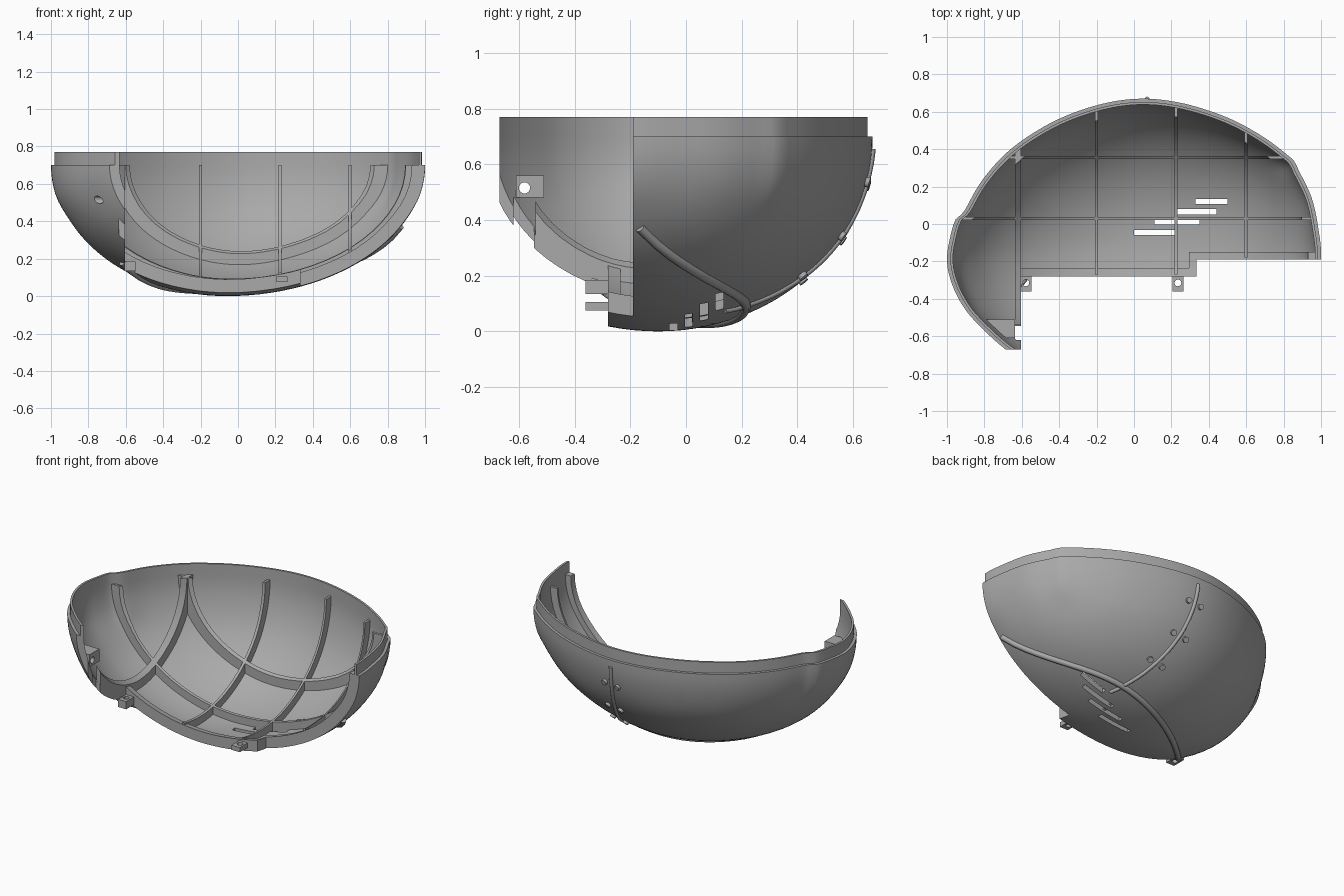
import bpy, bmesh, math
from mathutils import Vector

if "Cube" in bpy.data.objects:
    bpy.data.objects.remove(bpy.data.objects["Cube"])

mat = bpy.data.materials.new("plain grey")
mat.use_nodes = True
GREY = (0.40, 0.40, 0.40, 1)
mat.diffuse_color = GREY
mat.node_tree.nodes["Principled BSDF"].inputs["Base Color"].default_value = GREY

CX, CY, TOP, N = -0.06, -0.10, 0.70, 360

# Rim outline with a small step on each side
RIM = [(1, -.19), (.985, -.02), (.95, .14), (.915, .22), (.874, .298), (.862, .332),
       (.8, .385), (.6, .52), (.35, .622), (.06, .67), (-.25, .62), (-.5, .51),
       (-.7, .363), (-.83, .207), (-.912, .06), (-.948, .035), (-.985, -.08), (-1, -.2),
       (-.97, -.33), (-.9, -.46), (-.8, -.57), (-.7, -.66), (-.55, -.76),
       (-.2, -.88), (.3, -.85), (.7, -.65), (.95, -.4)]


def sample_radii():
    """Rim radius at N even angles, by cubic interpolation."""
    pol = sorted((math.atan2(y - CY, x - CX) % math.tau, math.hypot(x - CX, y - CY)) for x, y in RIM)
    n = len(pol)
    at = lambda i: (pol[i % n][0] + math.tau * (i // n), pol[i % n][1])
    slope = lambda i: (at(i + 1)[1] - at(i - 1)[1]) / (at(i + 1)[0] - at(i - 1)[0])
    out = []
    for k in range(N):
        a = math.tau * k / N
        i = max(j for j in range(-1, n) if at(j)[0] <= a)
        (a0, r0), (a1, r1) = at(i), at(i + 1)
        h = a1 - a0
        t = (a - a0) / h
        out.append((1 + 2 * t) * (1 - t) ** 2 * r0 + t * (1 - t) ** 2 * h * slope(i)
                   + t * t * (3 - 2 * t) * r1 + t * t * (t - 1) * h * slope(i + 1))
    return out


SHARP = sample_radii()
SOFT = [sum(SHARP[(k + j) % N] for j in range(-15, 16)) / 31 for k in range(N)]


def radius(k, z):
    """The side steps fade out towards the bottom."""
    w = min(1, max(0, (z - .38) / .17))
    w = w * w * (3 - 2 * w)
    return SOFT[k % N] * (1 - w) + SHARP[k % N] * w


def surface(x, y):
    """Point on the outer skin above (x, y)."""
    k = round(math.atan2(y - CY, x - CX) / math.tau * N)
    r, z = math.hypot(x - CX, y - CY), 0
    for _ in range(6):
        z = TOP - TOP * math.sqrt(1 - min(.9998, r / radius(k, z)) ** 2)
    return Vector((x, y, z))


def normal(x, y):
    p = surface(x, y)
    return Vector(((p.x - CX), (p.y - CY) * 1.6, (p.z - TOP) * 2)).normalized()


def finish(obj, angle=30):
    obj.data.materials.clear()
    obj.data.materials.append(mat)
    bpy.ops.object.select_all(action='DESELECT')
    obj.select_set(True)
    bpy.context.view_layer.objects.active = obj
    bpy.ops.object.shade_smooth_by_angle(angle=math.radians(angle))


def add_mesh(name, bm):
    bmesh.ops.recalc_face_normals(bm, faces=bm.faces)
    me = bpy.data.meshes.new(name)
    bm.to_mesh(me)
    bm.free()
    obj = bpy.data.objects.new(name, me)
    bpy.context.collection.objects.link(obj)
    return obj


def bowl(name, d_out, d_in, lip=False, rows=18, step=4):
    """Closed bowl wall between two depths under the skin."""
    bm = bmesh.new()
    prof = [(math.pi / 2 * i / rows, d_out, 0) for i in range(1, rows + 1)]
    if lip:
        prof += [(math.pi / 2, d, h) for d, h in ((.018, 0), (.018, .07), (d_in, .07))]
    prof += [(math.pi / 2 * i / rows, d_in, 0) for i in range(rows, 0, -1)]
    rings = []
    for phi, d, lift in prof:
        z = TOP - (TOP - d) * math.cos(phi)
        ring = []
        for k in range(0, N, step):
            a, r = math.tau * k / N, (radius(k, z) - d) * math.sin(phi)
            ring.append(bm.verts.new((CX + r * math.cos(a), CY + r * math.sin(a), z + lift)))
        rings.append(ring)
    n = len(rings[0])
    for lo, hi in zip(rings, rings[1:]):
        for k in range(n):
            bm.faces.new((lo[k], lo[(k + 1) % n], hi[(k + 1) % n], hi[k]))
    for ring, d in ((rings[0], d_out), (rings[-1], d_in)):
        pole = bm.verts.new((CX, CY, d))
        for k in range(n):
            bm.faces.new((ring[k], ring[(k + 1) % n], pole))
    return add_mesh(name, bm)


def box(name, x0, x1, y0, y1, z0=-.3, z1=1):
    bm = bmesh.new()
    bmesh.ops.create_cube(bm, size=1)
    for v in bm.verts:
        v.co = ((x0, x1)[v.co.x > 0], (y0, y1)[v.co.y > 0], (z0, z1)[v.co.z > 0])
    return add_mesh(name, bm)


def cylinder(name, centre, axis, r, length, sides=20):
    bm = bmesh.new()
    bmesh.ops.create_cone(bm, cap_ends=True, segments=sides, radius1=r, radius2=r, depth=length)
    obj = add_mesh(name, bm)
    turn = Vector(axis).to_track_quat('Z', 'Y').to_matrix().to_4x4()
    turn.translation = centre
    obj.data.transform(turn)
    return obj


def boolean(obj, cutter, op='DIFFERENCE'):
    mod = obj.modifiers.new("cut", 'BOOLEAN')
    mod.object, mod.operation, mod.solver = cutter, op, 'EXACT'
    bpy.context.view_layer.objects.active = obj
    bpy.ops.object.modifier_apply(modifier=mod.name)
    bpy.data.objects.remove(cutter)


# Main shell: open front, long right arm, vent slots and a screw hole
shell = bowl("shell", 0, .032, lip=True, rows=28, step=2)
for b in ((-.605, 2, -2, -.28), (.335, 2, -2, -.19), (-2, 2, -2, -.67), (-.635, -.5, -.62, -.545, -.3, .48)):
    boolean(shell, box("cutter", *b))
for x0, x1, y in ((0, .225, -.045), (.11, .35, .01), (.22, .44, .065), (.33, .5, .12)):
    boolean(shell, box("cutter", x0, x1, y - .014, y + .014, -.3, .35))
HOLE = (-.75, -.58, .515)
boolean(shell, cylinder("cutter", HOLE, (1, 0, 0), .02, .6))
finish(shell)

# Inner ribs and edge flanges follow the shell: x range, y range, depth
RIBS = {
    "rib_centre_right": (-.209, -.193, -.27, .75, .08),
    "rib_centre_left": (.217, .233, -.27, .75, .08),
    "rib_left": (.592, .608, -.18, .75, .08),
    "rib_right": (-.635, -.605, -.54, .45, .08),
    "cross_rib_middle": (-1.1, 1.1, .022, .038, .08),
    "cross_rib_back": (-1.1, 1.1, .347, .363, .08),
    "front_flange": (-.605, .335, -.28, -.235, .07),
    "corner_flange": (.295, .335, -.28, -.15, .07),
    "left_flange": (.335, 1.1, -.19, -.15, .07),
}
for name, (*b, depth) in RIBS.items():
    rib = bowl(name, .015, depth)
    boolean(rib, box("cutter", *b), 'INTERSECT')
    finish(rib)

# Arm screw block
clip = bowl("arm_screw_block", .015, .4)
boolean(clip, box("cutter", -.84, -.635, -.61, -.51, .48, .56), 'INTERSECT')
boolean(clip, cylinder("cutter", HOLE, (1, 0, 0), .02, .6))
finish(clip)

# Front screw tabs
for name, x, z0, z1 in (("right_tab", -.578, .135, .185), ("left_tab", .235, .075, .105)):
    tab = box(name, x - .03, x + .03, -.36, -.27, z0, z1)
    boolean(tab, cylinder("cutter", (x, -.315, z0), (0, 0, 1), .018, .3))
    finish(tab)


# Raised rods on the outside
def rod(name, points, r):
    cu = bpy.data.curves.new(name, 'CURVE')
    cu.dimensions = '3D'
    cu.bevel_depth, cu.bevel_resolution, cu.use_fill_caps = r, 3, True
    sp = cu.splines.new('POLY')
    sp.points.add(len(points) - 1)
    for p, (x, y) in zip(sp.points, points):
        p.co = (*surface(x, y), 1)
    obj = bpy.data.objects.new(name, cu)
    bpy.context.collection.objects.link(obj)
    bpy.ops.object.select_all(action='DESELECT')
    obj.select_set(True)
    bpy.context.view_layer.objects.active = obj
    bpy.ops.object.convert(target='MESH')
    finish(bpy.context.object, 40)


def seam(t):
    return .07 + .23 * t, .669 - .529 * t


def sweep(x):
    return x, .215 - (.38 if x > .25 else .28) * ((x - .25) / .62) ** 2


rod("long_rod", [sweep(.87 - 1.49 * i / 30) for i in range(31)], .018)
rod("back_rod", [seam(1 - math.cos(math.pi / 2 * i / 20)) for i in range(21)], .012)

# Bolt pairs beside the back rod
for i, t in enumerate((.045, .215, .48)):
    for side in (-1, 1):
        x, y = seam(t)
        x += side * .045
        finish(cylinder(f"bolt_{i}_{'left' if side > 0 else 'right'}", surface(x, y), normal(x, y), .018, .03, 16))
